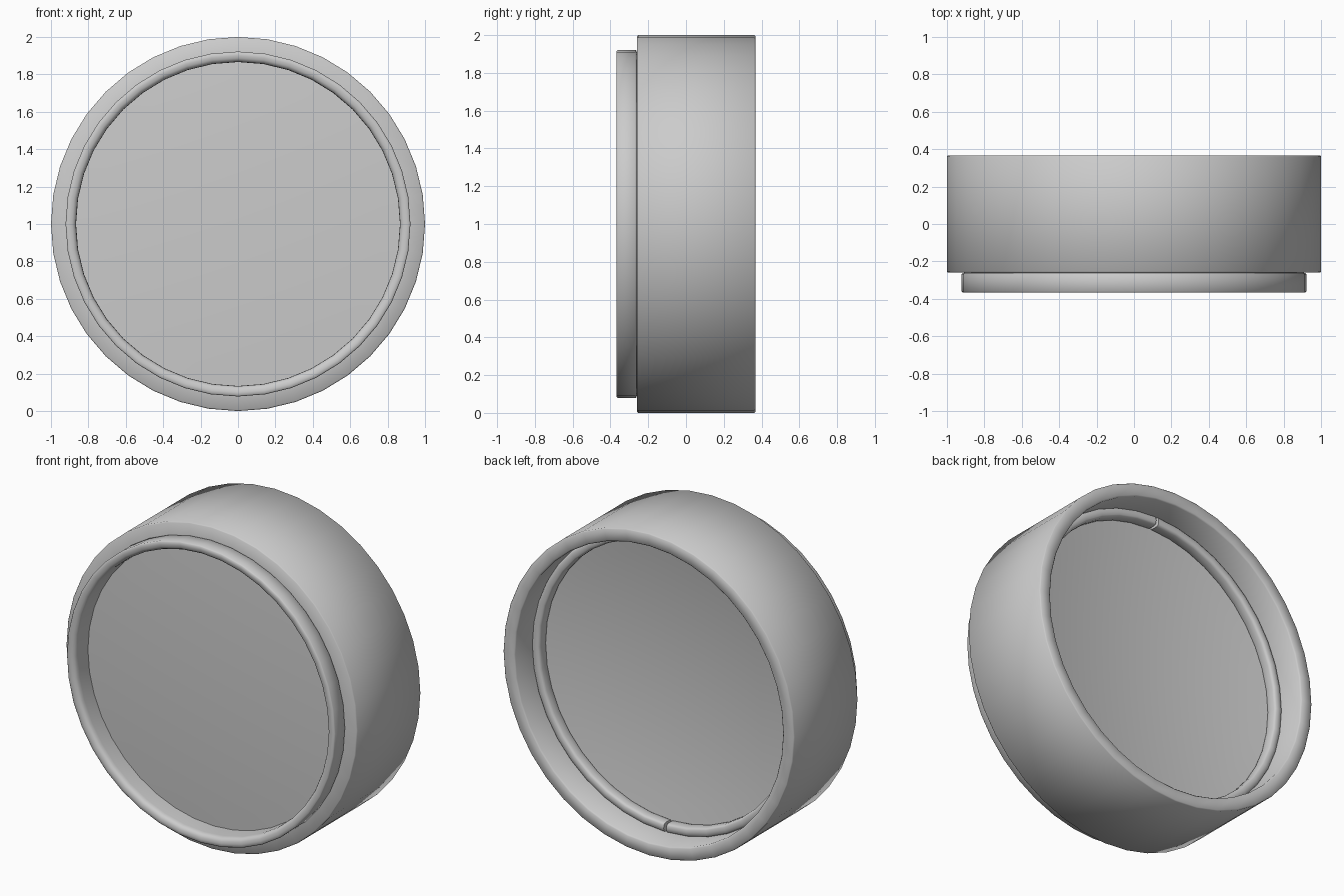
import bpy, bmesh, math

if "Cube" in bpy.data.objects:
    bpy.data.objects.remove(bpy.data.objects["Cube"])

SEG = 40
CZ = 1.0


def lathe(name, profile, start=0.0, end=math.tau, steps=SEG, closed=True):
    """Spin (radius, y) points around the y axis; angle 0 is straight up."""
    full = abs(end - start - math.tau) < 1e-6
    bm = bmesh.new()
    rings = []
    for i in range(steps if full else steps + 1):
        a = start + (end - start) * i / steps
        rings.append([bm.verts.new((r * math.sin(a), y, CZ + r * math.cos(a)))
                      for r, y in profile])
    n = len(profile)
    for i in range(steps):
        a, b = rings[i], rings[(i + 1) % len(rings)]
        for j in range(n if closed else n - 1):
            k = (j + 1) % n
            bm.faces.new((a[j], a[k], b[k], b[j]))
    if not full:
        bm.faces.new(rings[0])
        bm.faces.new(rings[-1])
    bmesh.ops.remove_doubles(bm, verts=bm.verts, dist=1e-5)
    bmesh.ops.recalc_face_normals(bm, faces=bm.faces)
    mesh = bpy.data.meshes.new(name)
    bm.to_mesh(mesh)
    bm.free()
    obj = bpy.data.objects.new(name, mesh)
    bpy.context.collection.objects.link(obj)
    bpy.ops.object.select_all(action='DESELECT')
    obj.select_set(True)
    bpy.context.view_layer.objects.active = obj
    bpy.ops.object.shade_smooth_by_angle(angle=math.radians(60))
    return obj


# Outer tube with softly bevelled rims
lathe("barrel", [
    (0.88, -0.26), (0.994, -0.26), (1.0, -0.254),
    (1.0, 0.361), (0.994, 0.367), (0.928, 0.367), (0.920, 0.359),
    (0.920, 0.12), (0.88, 0.12)])

# Narrower front ring: rounded inner lip, thin groove against the barrel
lathe("front_ring", [
    (0.910, -0.25), (0.910, -0.262), (0.917, -0.262), (0.922, -0.268),
    (0.922, -0.361), (0.916, -0.367), (0.900, -0.367), (0.887, -0.365),
    (0.875, -0.358), (0.868, -0.346), (0.866, -0.33), (0.866, -0.23),
    (0.89, -0.23)])


# Lens: gently convex front, gently concave back
def cap(y_edge, y_centre, n=8):
    return [(0.885 * i / n, y_centre + (y_edge - y_centre) * (i / n) ** 2)
            for i in range(n + 1)]


lathe("lens", cap(-0.235, -0.26) + cap(0.138, 0.065)[::-1], closed=False)


# Rounded retaining ring in two halves, with small gaps at top and bottom
def soft(v):
    return math.copysign(abs(v) ** 0.6, v)


section = [(0.893 + 0.029 * soft(math.cos(math.tau * i / 16)),
            0.167 + 0.039 * soft(math.sin(math.tau * i / 16)))
           for i in range(16)]
GAP = 0.01
for name, a in (("retaining_ring_right", 0.0), ("retaining_ring_left", math.pi)):
    lathe(name, section, a + GAP, a + math.pi - GAP, SEG // 2)
